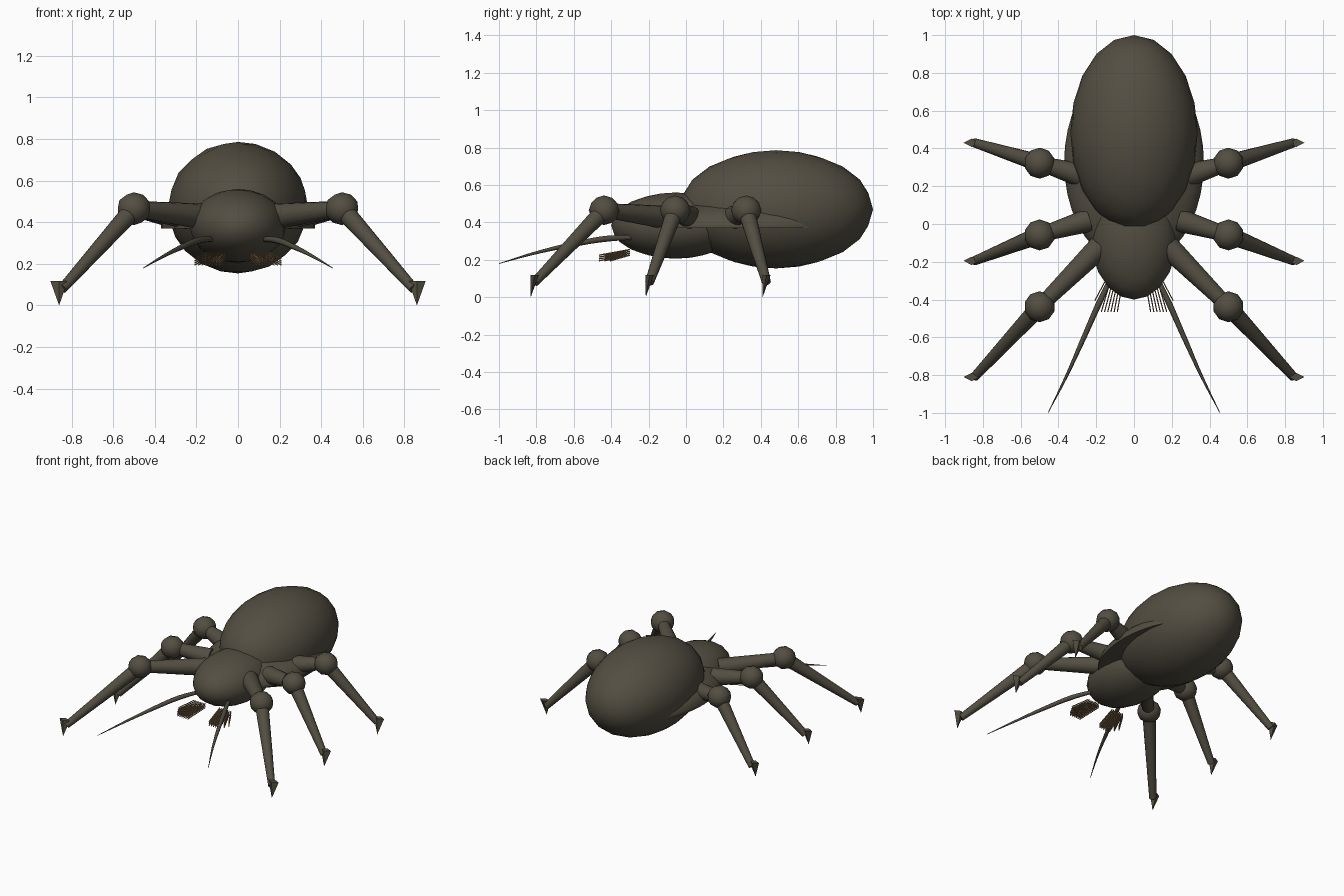
import bpy, bmesh, math
from mathutils import Vector, Matrix

cube = bpy.data.objects.get("Cube")
if cube:
    bpy.data.objects.remove(cube, do_unlink=True)


def material(name, rgb):
    m = bpy.data.materials.new(name)
    m.use_nodes = True
    m.diffuse_color = (*rgb, 1)
    bsdf = m.node_tree.nodes["Principled BSDF"]
    bsdf.inputs["Base Color"].default_value = (*rgb, 1)
    bsdf.inputs["Roughness"].default_value = 0.8
    return m


SHELL = material("dark olive brown", (0.086, 0.076, 0.054))
BRISTLE = material("bristle tan", (0.27, 0.17, 0.08))


def finish(bm, name, mat, smooth=True):
    bmesh.ops.recalc_face_normals(bm, faces=bm.faces[:])
    for f in bm.faces:
        f.smooth = smooth
    for e in bm.edges:
        if len(e.link_faces) == 2 and e.calc_face_angle() > math.radians(40):
            e.smooth = False
    me = bpy.data.meshes.new(name)
    bm.to_mesh(me)
    bm.free()
    me.materials.append(mat)
    ob = bpy.data.objects.new(name, me)
    bpy.context.collection.objects.link(ob)
    return ob


def ellipsoid(name, centre, radii, detail=3):
    bm = bmesh.new()
    bmesh.ops.create_icosphere(bm, subdivisions=detail, radius=1)
    bmesh.ops.transform(bm, verts=bm.verts[:],
                        matrix=Matrix.Translation(centre) @ Matrix.Diagonal((*radii, 1)))
    return finish(bm, name, SHELL)


def add_rod(bm, a, b, r1, r2, sides):
    a, b = Vector(a), Vector(b)
    d = b - a
    turn = d.to_track_quat('Z', 'Y').to_matrix().to_4x4()
    bmesh.ops.create_cone(bm, cap_ends=True, segments=sides, radius1=r1, radius2=r2,
                          depth=d.length, matrix=Matrix.Translation((a + b) / 2) @ turn)


def rod(name, a, b, r1, r2, sides=16):
    bm = bmesh.new()
    add_rod(bm, a, b, r1, r2, sides)
    return finish(bm, name, SHELL)


# Body
ellipsoid("abdomen", (0, 0.482, 0.47), (0.337, 0.518, 0.316))
ellipsoid("head_and_thorax", (0, -0.055, 0.383), (0.232, 0.345, 0.177))

# Shallow back shield: upper half of a flattened dome with a thin rim
bm = bmesh.new()
bmesh.ops.create_uvsphere(bm, u_segments=40, v_segments=20, radius=1)
bmesh.ops.bisect_plane(bm, geom=bm.verts[:] + bm.edges[:] + bm.faces[:],
                       plane_co=(0, 0, 0), plane_no=(0, 0, -1), clear_outer=True)
rim = [e for e in bm.edges if e.is_boundary]
out = bmesh.ops.extrude_edge_only(bm, edges=rim)["geom"]
for v in out:
    if isinstance(v, bmesh.types.BMVert):
        v.co.z = -0.12
bmesh.ops.holes_fill(bm, edges=[e for e in bm.edges if e.is_boundary])
bmesh.ops.transform(bm, verts=bm.verts[:], matrix=Matrix.Translation((0, 0.325, 0.387))
                    @ Matrix.Diagonal((0.37, 0.55, 0.145, 1)))
finish(bm, "back_shield", SHELL)

# Legs: hip point, knee y, ankle y
LEGS = {
    "front": ((0.18, -0.12), -0.438, -0.81),
    "middle": ((0.24, 0.02), -0.058, -0.195),
    "rear": ((0.29, 0.26), 0.322, 0.43),
}
for side, s in (("left", 1), ("right", -1)):
    for pos, (hip, knee_y, ankle_y) in LEGS.items():
        tag = f"{side}_{pos}"
        knee = (s * 0.5, knee_y, 0.465)
        ankle = (s * 0.845, ankle_y, 0.08)
        rod(tag + "_upper_leg", (s * hip[0], hip[1], 0.428), knee, 0.062, 0.038)
        ellipsoid(tag + "_knee", knee, (0.082, 0.082, 0.079), 2)
        rod(tag + "_lower_leg", knee, ankle, 0.047, 0.024)
        # Flattened claw pointing down
        bm = bmesh.new()
        bmesh.ops.create_cone(bm, cap_ends=True, segments=4, radius1=0, radius2=1, depth=1)
        for v in bm.verts:
            h = v.co.z + 0.5
            v.co = (s * 0.86 + v.co.x * 0.042, ankle_y - 0.02 * (1 - h) + v.co.y * 0.022,
                    0.118 * h)
        finish(bm, tag + "_claw", SHELL, False)

    # Tapering antenna
    cu = bpy.data.curves.new(side + "_antenna", 'CURVE')
    cu.dimensions = '3D'
    cu.bevel_depth = 0.016
    cu.bevel_resolution = 2
    cu.use_fill_caps = True
    cu.resolution_u = 6
    path = [(0.12, -0.28, 0.32, 0.8), (0.19, -0.43, 0.312, 1), (0.265, -0.6, 0.283, 0.85),
            (0.355, -0.8, 0.238, 0.5), (0.455, -1, 0.18, 0.1)]
    sp = cu.splines.new('BEZIER')
    sp.bezier_points.add(len(path) - 1)
    for p, (x, y, z, r) in zip(sp.bezier_points, path):
        p.co, p.radius = (s * x, y, z), r
        p.handle_left_type = p.handle_right_type = 'AUTO'
    cu.materials.append(SHELL)
    bpy.context.collection.objects.link(bpy.data.objects.new(side + "_antenna", cu))

    # Mouth brush: fanned rows of fine bristles, the outer ones shorter
    bm = bmesh.new()
    for i in range(8):
        for j in range(4):
            z = 0.225 + j * 0.01
            tip_y = -0.465 + 0.03 * max(0, i - 5)
            add_rod(bm, (s * (0.06 + i * 0.013), -0.3, z),
                    (s * (0.088 + i * 0.017), tip_y, z - 0.03), 0.0035, 0.0035, 6)
    finish(bm, side + "_mouth_brush", BRISTLE)
